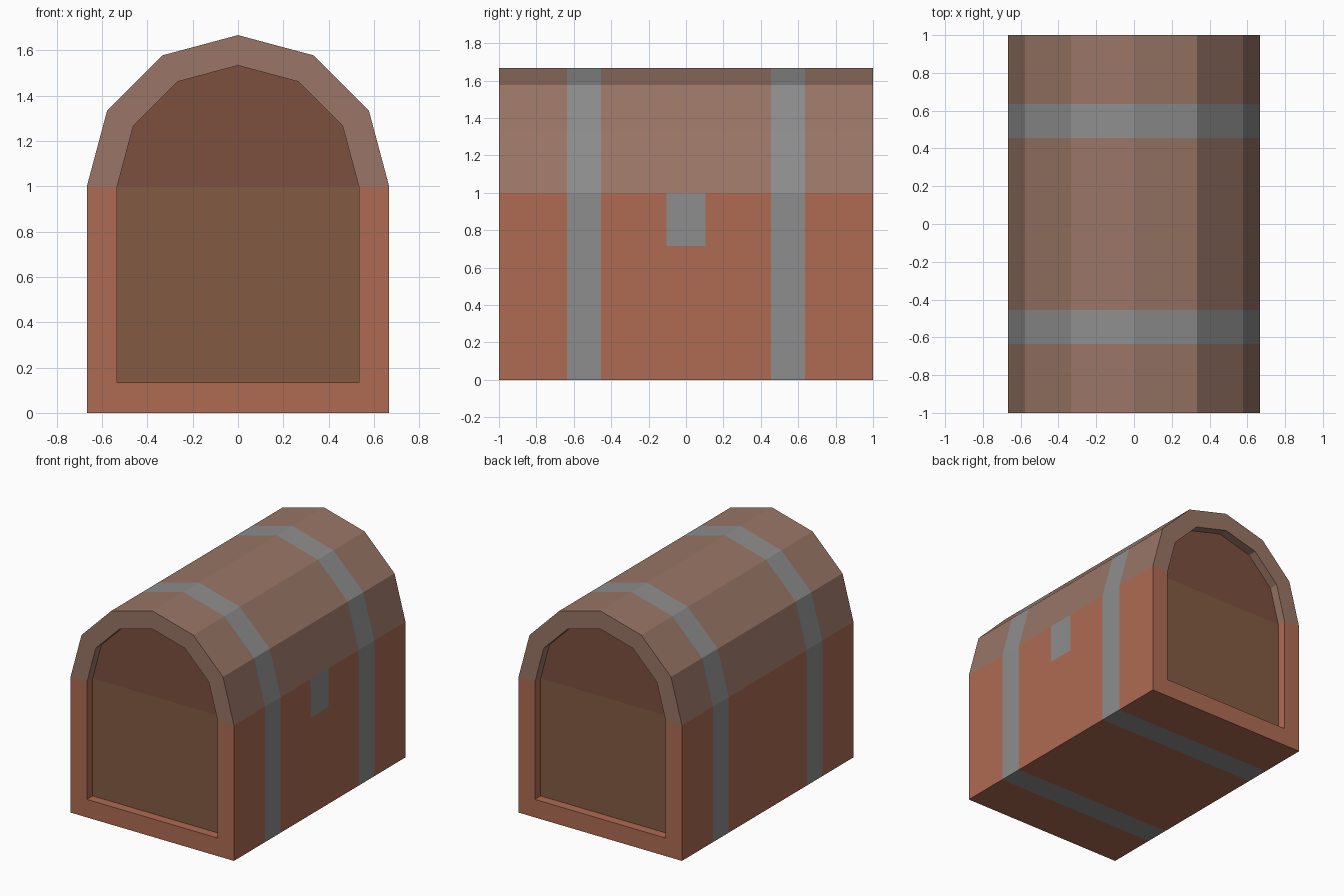
import bpy, bmesh
from math import sin, cos, radians

if "Cube" in bpy.data.objects:
    bpy.data.objects.remove(bpy.data.objects["Cube"])

R, RI = 0.667, 0.533          # outer and inner radius of the arch
WALL, DEPTH = 0.133, 0.067    # rim width, depth of the end recesses
LOCK_Z, LOCK_Y = 0.715, 0.105
STATIONS = [-1, -0.636, -0.455, -LOCK_Y, LOCK_Y, 0.455, 0.636, 1]

COLORS = {
    "chest_base":   (0.42, 0.147, 0.084, 1),
    "chest_lid":    (0.32, 0.18, 0.133, 1),
    "metal_bands":  (0.27, 0.27, 0.27, 1),
    "lock_plate":   (0.27, 0.27, 0.27, 1),
    "base_panels":  (0.225, 0.104, 0.055, 1),
    "lid_panels":   (0.20, 0.08, 0.05, 1),
}
meshes = {name: bmesh.new() for name in COLORS}


def face(part, pts, flip=False):
    bm = meshes[part]
    verts = [bm.verts.new(p) for p in pts]
    bm.faces.new(verts[::-1] if flip else verts)


def base_path(r, floor):
    return [(-r, 1), (-r, floor), (r, floor), (r, LOCK_Z), (r, 1)]


def arch_path(r):
    return [(r * cos(radians(a)), 1 + r * sin(radians(a))) for a in range(0, 181, 30)]


def at(p, y):
    return (p[0], y, p[1])


def build(body, panel, outer, inner):
    for i in range(len(outer) - 1):
        a, b, c, d = outer[i], outer[i + 1], inner[i + 1], inner[i]
        # outer skin, split along the length into wood, bands and lock
        for k in range(len(STATIONS) - 1):
            y0, y1 = STATIONS[k], STATIONS[k + 1]
            part = body
            if k in (1, 5):
                part = "metal_bands"
            elif k == 3 and body == "chest_base" and i == 3:
                part = "lock_plate"
            face(part, [at(a, y0), at(a, y1), at(b, y1), at(b, y0)])
        # end rims and recess walls
        for s in (-1, 1):
            y, yi = s, s * (1 - DEPTH)
            face(body, [at(a, y), at(b, y), at(c, y), at(d, y)], s > 0)
            face(body, [at(d, y), at(c, y), at(c, yi), at(d, yi)], s > 0)
    # sunken end panels
    for s in (-1, 1):
        face(panel, [at(p, s * (1 - DEPTH)) for p in inner], s > 0)


build("chest_base", "base_panels", base_path(R, 0), base_path(RI, WALL))
build("chest_lid", "lid_panels", arch_path(R), arch_path(RI))

# one object per part
for name, bm in meshes.items():
    bmesh.ops.remove_doubles(bm, verts=bm.verts, dist=1e-4)
    me = bpy.data.meshes.new(name)
    bm.to_mesh(me)
    bm.free()
    mat = bpy.data.materials.new(name)
    mat.diffuse_color = COLORS[name]
    mat.use_nodes = True
    mat.node_tree.nodes["Principled BSDF"].inputs["Base Color"].default_value = mat.diffuse_color
    me.materials.append(mat)
    bpy.context.collection.objects.link(bpy.data.objects.new(name, me))
